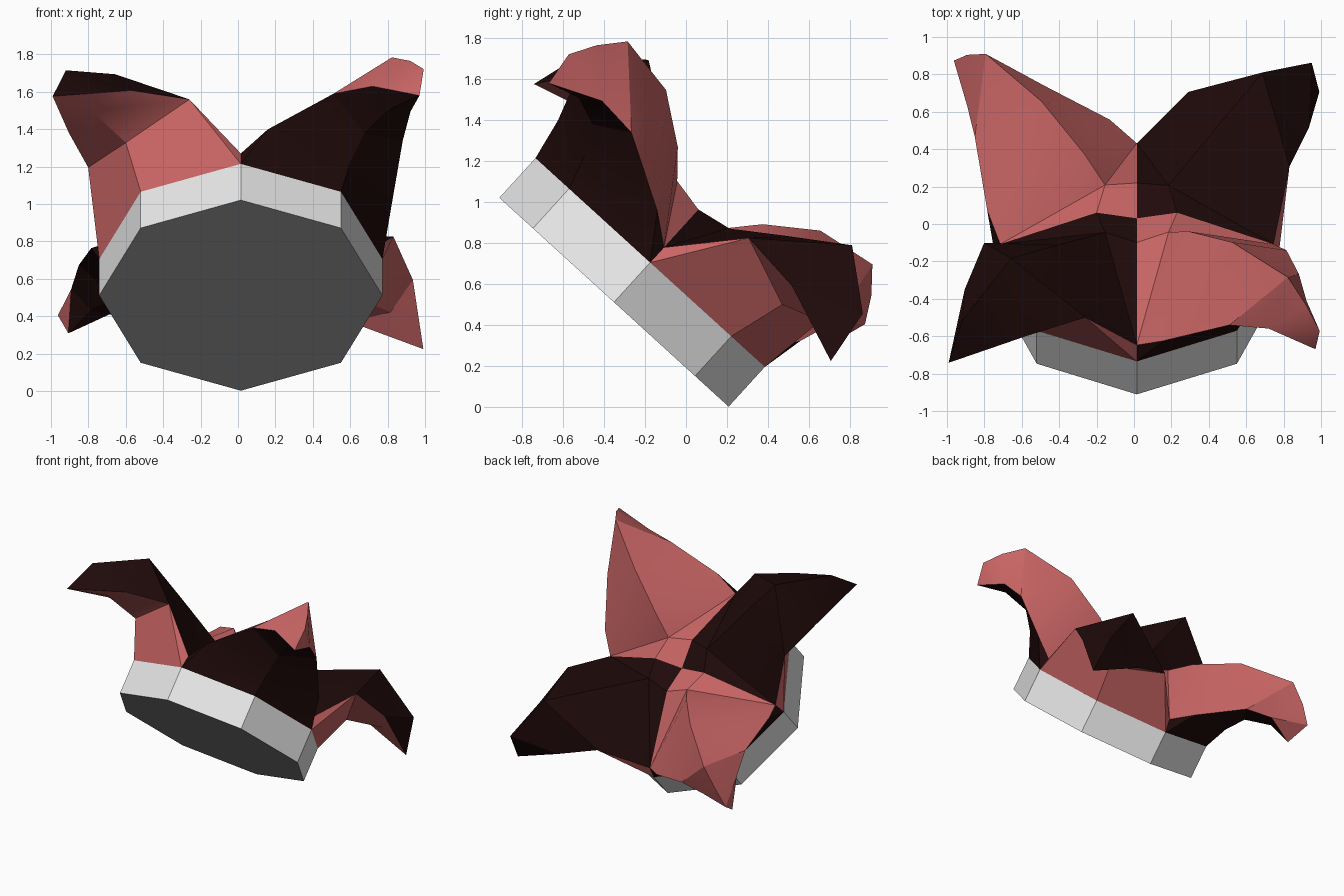
import bpy, bmesh, math
from mathutils import Vector

cube = bpy.data.objects.get("Cube")
if cube:
    bpy.data.objects.remove(cube, do_unlink=True)


def material(name, color):
    m = bpy.data.materials.new(name)
    m.use_nodes = True
    m.diffuse_color = (*color, 1)
    m.node_tree.nodes["Principled BSDF"].inputs["Base Color"].default_value = (*color, 1)
    return m


RED = material("dusty red", (0.59, 0.13, 0.13))
DARK = material("dark maroon", (0.014, 0.003, 0.003))
WHITE = material("light grey", (0.8, 0.8, 0.8))
GREY = material("dark grey", (0.32, 0.32, 0.32))

# Tilted frame of the hat: across, towards the high front edge, and along the axis
CENTRE = Vector((0.015, -0.175, 0.705))
FRONT = Vector((0, -0.739, 0.673))
AXIS = Vector((0, 0.673, 0.739))
RADIUS = 0.757


def place(p):
    return CENTRE + Vector((p[0], 0, 0)) + FRONT * p[1] + AXIS * p[2]


def finish(bm, name, mats):
    mesh = bpy.data.meshes.new(name)
    bm.to_mesh(mesh)
    bm.free()
    for m in mats:
        mesh.materials.append(m)
    ob = bpy.data.objects.new(name, mesh)
    bpy.context.collection.objects.link(ob)
    bpy.ops.object.select_all(action='DESELECT')
    ob.select_set(True)
    bpy.context.view_layer.objects.active = ob
    bpy.ops.object.shade_smooth_by_angle(angle=math.radians(28))


# Octagonal band with a darker underside
bm = bmesh.new()
rings = [[bm.verts.new(place((RADIUS * math.sin(i * math.pi / 4),
                              RADIUS * math.cos(i * math.pi / 4), n)))
          for i in range(8)] for n in (-0.262, 0)]
bm.faces.new(rings[0]).material_index = 1
bm.faces.new(rings[1])
for i in range(8):
    j = (i + 1) % 8
    bm.faces.new((rings[0][i], rings[0][j], rings[1][j], rings[1][i]))
bmesh.ops.recalc_face_normals(bm, faces=bm.faces)
finish(bm, "octagonal_band", [WHITE, GREY])

# Points shared by all lobes
BASE = (0, 0, 0)
APEX = (0, 0, 0.305)
RIM = (0, RADIUS, 0)
CORNER = (0.535, 0.535, 0)
VALLEY = [(0, 0.215, 0.35), (0, 0.73, 0.1)]


def diagonal(pairs):
    return [(d, d, n) for d, n in pairs]


def lobe(name, sx, sv, tip, ridge, seam, belly, mats):
    """Drooping horn, symmetric about its diagonal; upper colour first, lower second."""
    ridge = [APEX] + diagonal(ridge + [tip])
    belly = diagonal(belly)
    seam = VALLEY + seam
    k = len(seam) - 1
    # Upper side: strip between ridge and seam, then a fan around the tip
    upper = []
    for i in range(k):
        upper += [(ridge[i], seam[i], ridge[i + 1]),
                  (seam[i], seam[i + 1], ridge[i + 1])]
    upper += [(ridge[i], seam[k], ridge[i + 1]) for i in range(k, len(ridge) - 1)]
    # Lower side: base wall, then the underside out to the tip
    lower = [(RIM, seam[1], seam[2]), (RIM, seam[2], belly[0], CORNER)]
    lower += [(seam[i + 2], seam[i + 3], belly[i + 1], belly[i]) for i in range(k - 2)]
    lower.append((seam[k], ridge[-1], belly[-1]))
    closing = [(BASE, RIM, CORNER), (BASE, RIM, seam[1], seam[0], APEX)]

    bm = bmesh.new()
    cache = {}

    def vert(p, swap):
        u, v, n = (p[1], p[0], p[2]) if swap else p
        key = (round(u, 4), round(v, 4), round(n, 4))
        if key not in cache:
            cache[key] = bm.verts.new(place((u * sx, v * sv, n)))
        return cache[key]

    helpers = []
    for swap in (False, True):
        for index, group in enumerate((upper, lower, closing)):
            for pts in group:
                f = bm.faces.new([vert(p, swap) for p in pts])
                f.material_index = min(index, 1)
                if index == 2:
                    helpers.append(f)
    # Close the shell only long enough to orient it outward
    bmesh.ops.recalc_face_normals(bm, faces=bm.faces)
    bmesh.ops.delete(bm, geom=helpers, context='FACES')
    finish(bm, name, mats)


# Creased pair: dark above, red below
creased = dict(
    ridge=[(0.17, 0.38), (0.42, 0.555), (0.672, 0.726), (0.935, 0.515)],
    seam=[(0.275, 0.816, 0.413), (0.585, 0.92, 0.383)],
    belly=[(0.615, 0.283), (0.8, 0.345)],
    mats=[DARK, RED])

# Rounded pair: red above, dark below
rounded = dict(
    ridge=[(0.17, 0.383), (0.28, 0.508), (0.51, 0.675), (0.808, 0.724),
           (0.907, 0.608), (0.978, 0.484)],
    seam=[(0.145, 0.8, 0.211), (0.495, 0.866, 0.408), (0.705, 0.907, 0.425)],
    belly=[(0.59, 0.18), (0.66, 0.31), (0.8, 0.36)],
    mats=[RED, DARK])

lobe("front_right_lobe", -1, 1, (1.006, 0.262), **creased)
lobe("back_left_lobe", 1, -1, (0.976, 0.238), **creased)
lobe("front_left_lobe", 1, 1, (0.955, 0.314), **rounded)
lobe("back_right_lobe", -1, -1, (0.922, 0.303), **rounded)
